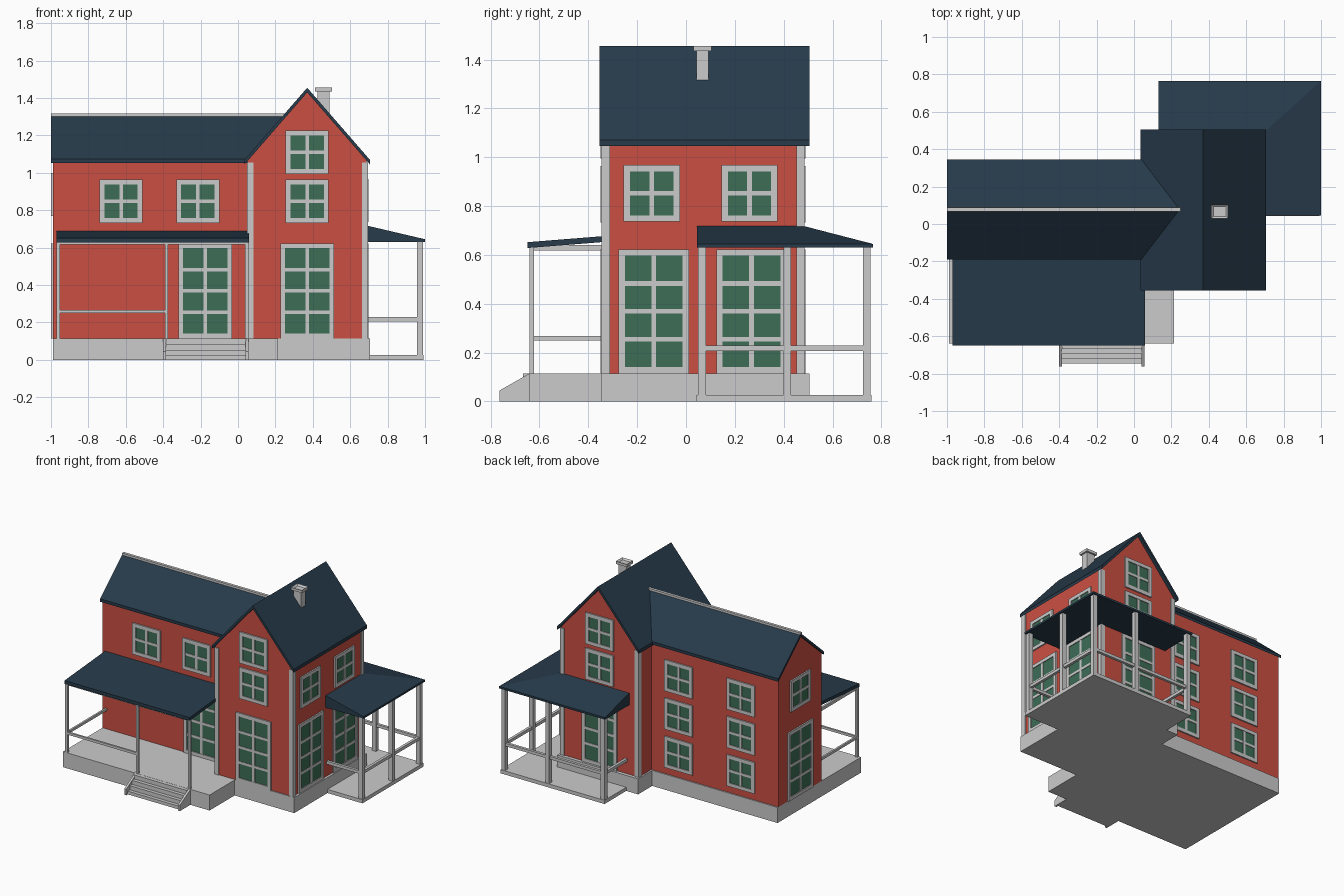
import bpy, bmesh
from math import pi
from mathutils import Matrix, Vector

old = bpy.data.objects.get("Cube")
if old:
    bpy.data.objects.remove(old, do_unlink=True)


def material(name, rgb):
    m = bpy.data.materials.new(name)
    m.use_nodes = True
    color = (*rgb, 1)
    m.diffuse_color = color
    bsdf = m.node_tree.nodes["Principled BSDF"]
    bsdf.inputs["Base Color"].default_value = color
    bsdf.inputs["Roughness"].default_value = 0.8
    return m


RED = material("red siding", (0.60, 0.078, 0.054))
TRIM = material("pale grey trim", (0.60, 0.60, 0.60))
GLASS = material("green glass", (0.047, 0.155, 0.094))
SLATE = material("blue slate", (0.020, 0.043, 0.069))


def finish(name, bm, *mats):
    bmesh.ops.recalc_face_normals(bm, faces=bm.faces)
    mesh = bpy.data.meshes.new(name)
    bm.to_mesh(mesh)
    bm.free()
    for m in mats:
        mesh.materials.append(m)
    obj = bpy.data.objects.new(name, mesh)
    bpy.context.collection.objects.link(obj)
    return obj


def add_box(bm, x, y, z, index=0):
    """Add a box given its (min, max) range on each axis."""
    spans = (x, y, z)
    mid = Vector([(a + b) / 2 for a, b in spans])
    size = [b - a for a, b in spans]
    mat = Matrix.Translation(mid) @ Matrix.Diagonal((*size, 1))
    verts = bmesh.ops.create_cube(bm, size=1, matrix=mat)["verts"]
    for f in {f for v in verts for f in v.link_faces}:
        f.material_index = index


def box(name, x, y, z, mat=TRIM):
    bm = bmesh.new()
    add_box(bm, x, y, z)
    return finish(name, bm, mat)


def sweep(name, sections, mat):
    """Join matching cross-sections and cap both ends."""
    bm = bmesh.new()
    rings = [[bm.verts.new(p) for p in s] for s in sections]
    for r, s in zip(rings, rings[1:]):
        for i in range(len(r)):
            j = (i + 1) % len(r)
            bm.faces.new((r[i], r[j], s[j], s[i]))
    bm.faces.new(rings[0])
    bm.faces.new(rings[-1])
    return finish(name, bm, mat)


def prism(name, profile, axis, a, b, mat):
    """Extrude a (horizontal, z) profile along the x or y axis."""
    place = (lambda p, t: (t, p[0], p[1])) if axis == "x" else (lambda p, t: (p[0], t, p[1]))
    return sweep(name, [[place(p, t) for p in profile] for t in (a, b)], mat)


def wing(name, axis, mid, half, wall_half, eave, ridge, thick, roof_span, wall_span):
    """Gabled walls with a folded roof slab over them."""
    roof = [(mid - half, eave), (mid, ridge), (mid + half, eave)]
    under = [(p, z - thick) for p, z in reversed(roof)]
    prism(name + "_roof", roof + under, axis, *roof_span, SLATE)
    top = ridge - thick + 0.004
    side = top - (ridge - eave) * wall_half / half
    lo, hi = mid - wall_half, mid + wall_half
    walls = [(lo, BASE), (hi, BASE), (hi, side), (mid, top), (lo, side)]
    prism(name + "_walls", walls, axis, *wall_span, RED)


BASE = 0.115

# Foundations
box("main_foundation", (-0.99, 0.1), (-0.2, 0.34), (0, BASE))
box("porch_foundation", (-0.99, 0.215), (-0.64, -0.18), (0, BASE))
box("gable_foundation", (0.04, 0.705), (-0.347, 0.505), (0, BASE))

# The two wings
wing("main_wing", "x", 0.078, 0.267, 0.253, 1.075, 1.31, 0.022, (-1, 0.25), (-0.99, 0.2))
wing("gable_wing", "y", 0.37, 0.335, 0.318, 1.07, 1.455, 0.025, (-0.355, 0.505), (-0.34, 0.48))
box("ridge_cap", (-1, 0.25), (0.068, 0.088), (1.295, 1.317))

# Corner boards of the gable wing
for sx, x in (("right", 0.048), ("left", 0.662)):
    for sy, y in (("front", -0.346), ("back", 0.452)):
        box(f"{sy}_{sx}_corner_board", (x, x + 0.034), (y, y + 0.034), (BASE, 1.055))

# Chimney with a recessed cap
box("chimney_shaft", (0.425, 0.49), (0.042, 0.092), (1.2, 1.44))
bm = bmesh.new()
add_box(bm, (0.413, 0.503), (0.03, 0.105), (1.435, 1.455))
top_face = max(bm.faces, key=lambda f: f.calc_center_median().z)
bmesh.ops.inset_region(bm, faces=[top_face], thickness=0.016)
bmesh.ops.translate(bm, verts=top_face.verts, vec=(0, 0, -0.012))
finish("chimney_cap", bm, TRIM)


def window(name, x, y, z, turn, tall=False):
    """Framed panes centred on (x, y) with the sill at z, facing -y before turning."""
    w, h, rows = (0.288, 0.508, 4) if tall else (0.23, 0.232, 2)
    edge, bar = 0.026, 0.019
    bm = bmesh.new()
    half = w / 2
    depth = (-0.010, 0.004)
    add_box(bm, (-half + 0.01, half - 0.01), (-0.004, 0.003), (0.01, h - 0.01), 1)
    for s in (-1, 1):
        c = s * (half - edge / 2)
        add_box(bm, (c - edge / 2, c + edge / 2), depth, (0, h))
    for a in (0, h - edge):
        add_box(bm, (edge - half, half - edge), depth, (a, a + edge))
    add_box(bm, (-bar / 2, bar / 2), (-0.008, 0.003), (edge, h - edge))
    for i in range(1, rows):
        c = edge + (h - 2 * edge) * i / rows
        add_box(bm, (edge - half, half - edge), (-0.0075, 0.003), (c - bar / 2, c + bar / 2))
    bm.transform(Matrix.Translation((x, y, z)) @ Matrix.Rotation(turn, 4, "Z"))
    finish(name, bm, TRIM, GLASS)


# Main wing windows
for i, x in enumerate((-0.625, -0.215)):
    window(f"main_front_window_{i}", x, -0.175, 0.732, 0)
for i, x in enumerate((-0.685, -0.175)):
    for j in range(3):
        window(f"main_back_window_{i}_{j}", x, 0.331, 0.165 + 0.284 * j, pi)
window("main_end_window", -0.99, 0.078, 0.768, -pi / 2)
window("main_end_door", -0.99, 0.078, BASE, -pi / 2, True)
window("porch_door", -0.175, -0.175, BASE, 0, True)

# Gable wing windows
for side, y, turn in (("front", -0.34, 0), ("back", 0.48, pi)):
    window(f"gable_{side}_door", 0.37, y, BASE, turn, True)
    for j, z in enumerate((0.732, 0.995)):
        window(f"gable_{side}_window_{j}", 0.37, y, z, turn)
for i, y in enumerate((-0.14, 0.26)):
    window(f"gable_side_window_{i}", 0.688, y, 0.736, pi / 2)
    window(f"gable_side_door_{i}", 0.688, y + 0.008, BASE, pi / 2, True)

# Front porch: roof, beams, posts and rails
prism("front_porch_roof", [(-0.65, 0.628), (-0.65, 0.652), (-0.16, 0.691), (-0.16, 0.667)],
      "x", -0.97, 0.058, SLATE)
box("front_porch_beam", (-0.97, 0.055), (-0.64, -0.622), (0.618, 0.64))
box("front_porch_side_beam", (-0.97, -0.954), (-0.63, -0.17), (0.618, 0.64))
for i, x in enumerate((-0.962, -0.382, 0.046)):
    box(f"front_porch_post_{i}", (x - 0.009, x + 0.009), (-0.64, -0.622), (BASE, 0.63))
box("front_porch_rail", (-0.96, -0.385), (-0.638, -0.624), (0.25, 0.268))
box("front_porch_side_rail", (-0.969, -0.955), (-0.63, -0.17), (0.25, 0.268))

# Front steps between sloping cheeks
for i in range(4):
    box(f"front_step_{i}", (-0.385, 0.043), (-0.745 + 0.026 * i, -0.63), (0, 0.03 * (i + 1) - 0.006))
cheek = [(-0.64, 0), (-0.64, BASE), (-0.763, 0.045), (-0.763, 0)]
for side, x in (("right", -0.4), ("left", 0.041)):
    prism(f"step_cheek_{side}", cheek, "x", x, x + 0.016, TRIM)


# Wrap-around back porch: hipped roof swept around the corner
def roof_section(inner, outer):
    return [(*outer, 0.63), (*outer, 0.645), (*inner, 0.72), (*inner, 0.63)]


sweep("back_porch_roof", [
    roof_section((0.68, 0.045), (1, 0.045)),
    roof_section((0.68, 0.475), (1, 0.765)),
    roof_section((0.13, 0.475), (0.13, 0.765)),
], SLATE)
box("back_porch_side_floor", (0.69, 0.992), (0.043, 0.76), (0, 0.027))
box("back_porch_rear_floor", (0.137, 0.7), (0.48, 0.76), (0, 0.027))
posts = [(0.972, 0.065), (0.972, 0.415), (0.972, 0.74), (0.61, 0.74), (0.155, 0.74)]
for i, (x, y) in enumerate(posts):
    box(f"back_porch_post_{i}", (x - 0.016, x + 0.016), (y - 0.016, y + 0.016), (0, 0.635))
rail_path = [(0.695, 0.065), posts[0], posts[2], posts[4], (0.155, 0.48)]
for i, (a, b) in enumerate(zip(rail_path, rail_path[1:])):
    spans = [(min(p, q) - 0.01, max(p, q) + 0.01) for p, q in zip(a, b)]
    box(f"back_porch_rail_{i}", *spans, (0.206, 0.228))
